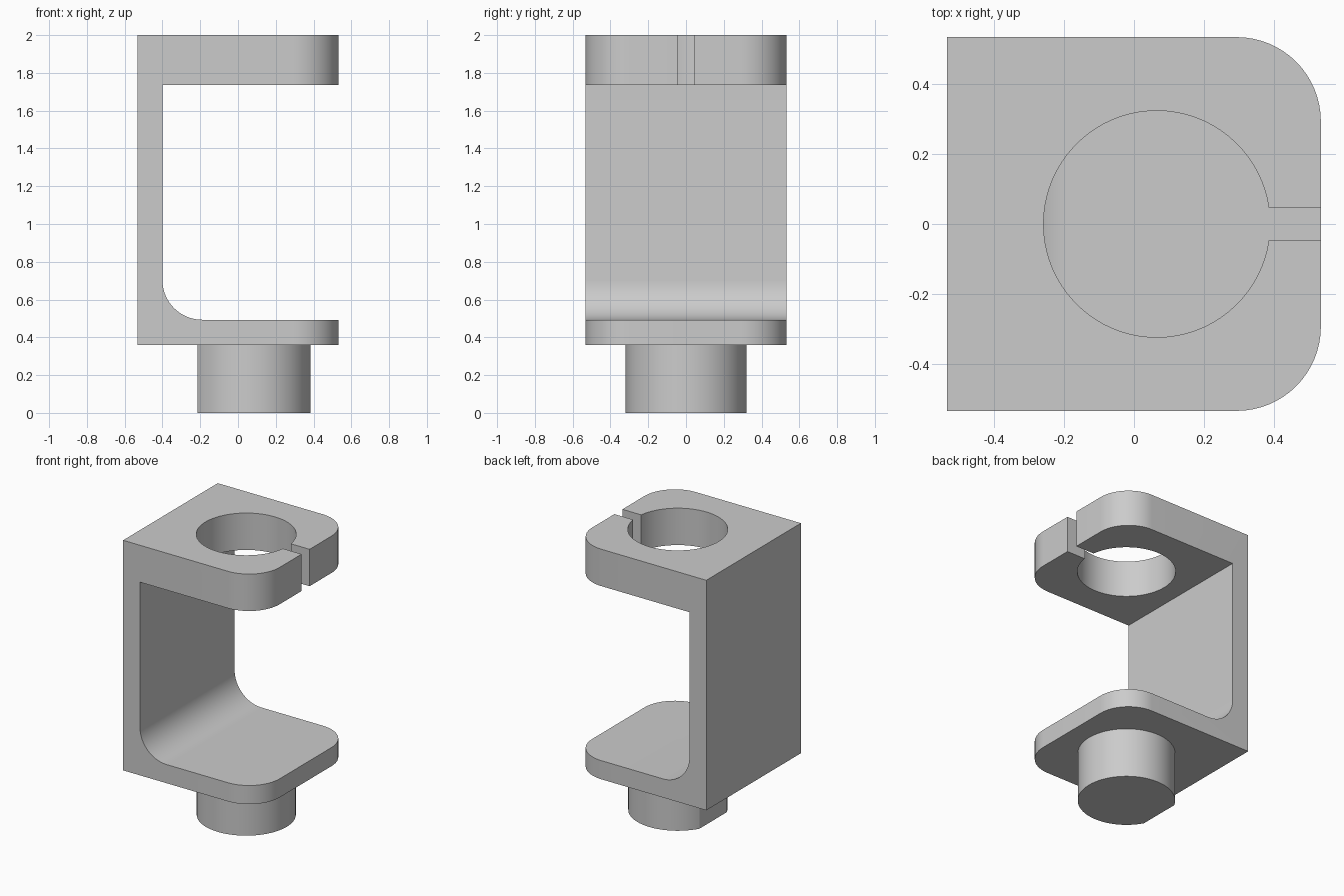
import bpy, bmesh
from math import sin, cos, pi, asin, radians

if "Cube" in bpy.data.objects:
    bpy.data.objects.remove(bpy.data.objects["Cube"], do_unlink=True)

HALF = 0.533            # half width of the bracket
HOLE_X, HOLE_R = 0.065, 0.323
SLOT = 0.045            # half width of the clamp slot
FILLET, CORNER = 0.21, 0.24
BASE, FLOOR, CEILING, TOP = 0.36, 0.493, 1.737, 2.0

grey = bpy.data.materials.new("plain grey")
grey.use_nodes = True
grey.diffuse_color = (0.6, 0.6, 0.6, 1)
grey.node_tree.nodes["Principled BSDF"].inputs["Base Color"].default_value = grey.diffuse_color


def arc(cx, cy, r, start, end, steps):
    return [(cx + r * cos(start + (end - start) * i / steps),
             cy + r * sin(start + (end - start) * i / steps)) for i in range(steps + 1)]


def prism(name, points, offset, round_corners=False):
    """Extrude a closed 3D outline along an offset."""
    bm = bmesh.new()
    face = bm.faces.new([bm.verts.new(p) for p in points])
    extruded = bmesh.ops.extrude_face_region(bm, geom=[face], use_keep_orig=True)
    verts = [v for v in extruded["geom"] if isinstance(v, bmesh.types.BMVert)]
    bmesh.ops.translate(bm, verts=verts, vec=offset)
    bmesh.ops.recalc_face_normals(bm, faces=bm.faces[:])
    if round_corners:
        edges = [e for e in bm.edges if all(v.co.x > HALF - 0.001 for v in e.verts)
                 and abs(e.verts[0].co.y - e.verts[1].co.y) < 0.001
                 and (e.verts[0].co.z < 1) == (e.verts[1].co.z < 1)]
        bmesh.ops.bevel(bm, geom=edges, offset=CORNER, segments=16,
                        affect="EDGES", profile=0.5)
    mesh = bpy.data.meshes.new(name)
    bm.to_mesh(mesh)
    bm.free()
    mesh.materials.append(grey)
    obj = bpy.data.objects.new(name, mesh)
    bpy.context.collection.objects.link(obj)
    return obj


def smooth(obj):
    bpy.ops.object.select_all(action="DESELECT")
    obj.select_set(True)
    bpy.context.view_layer.objects.active = obj
    bpy.ops.object.shade_smooth_by_angle(angle=radians(30))


# C-shaped bracket with a filleted inner corner and rounded free corners
inner = -0.4
profile = [(-HALF, BASE), (HALF, BASE), (HALF, FLOOR)]
profile += arc(inner + FILLET, FLOOR + FILLET, FILLET, -pi / 2, -pi, 16)
profile += [(inner, CEILING), (HALF, CEILING), (HALF, TOP), (-HALF, TOP)]
bracket = prism("clamp_bracket", [(x, -HALF, z) for x, z in profile],
                (0, 2 * HALF, 0), round_corners=True)

# Keyhole cutter: round bore and slot through the upper plate
half_angle = asin(SLOT / HOLE_R)
keyhole = arc(HOLE_X, 0, HOLE_R, half_angle, 2 * pi - half_angle, 72)
keyhole += [(HALF + 0.1, -SLOT), (HALF + 0.1, SLOT)]
cutter = prism("keyhole_cutter", [(x, y, CEILING - 0.1) for x, y in keyhole],
               (0, 0, TOP - CEILING + 0.2))
cutter.hide_render = True
cut = bracket.modifiers.new("keyhole", "BOOLEAN")
cut.operation, cut.solver, cut.object = "DIFFERENCE", "EXACT", cutter
bpy.context.view_layer.objects.active = bracket
bpy.ops.object.modifier_apply(modifier=cut.name)
bpy.data.objects.remove(cutter, do_unlink=True)
smooth(bracket)

# Round mounting peg with one flat side
PEG_R, FLAT = 0.32, 0.28
flat_angle = asin(FLAT / PEG_R) + pi / 2
peg_outline = arc(HOLE_X, 0, PEG_R, -flat_angle, flat_angle, 72)
peg = prism("mounting_peg", [(x, y, 0) for x, y in peg_outline], (0, 0, BASE))
smooth(peg)
